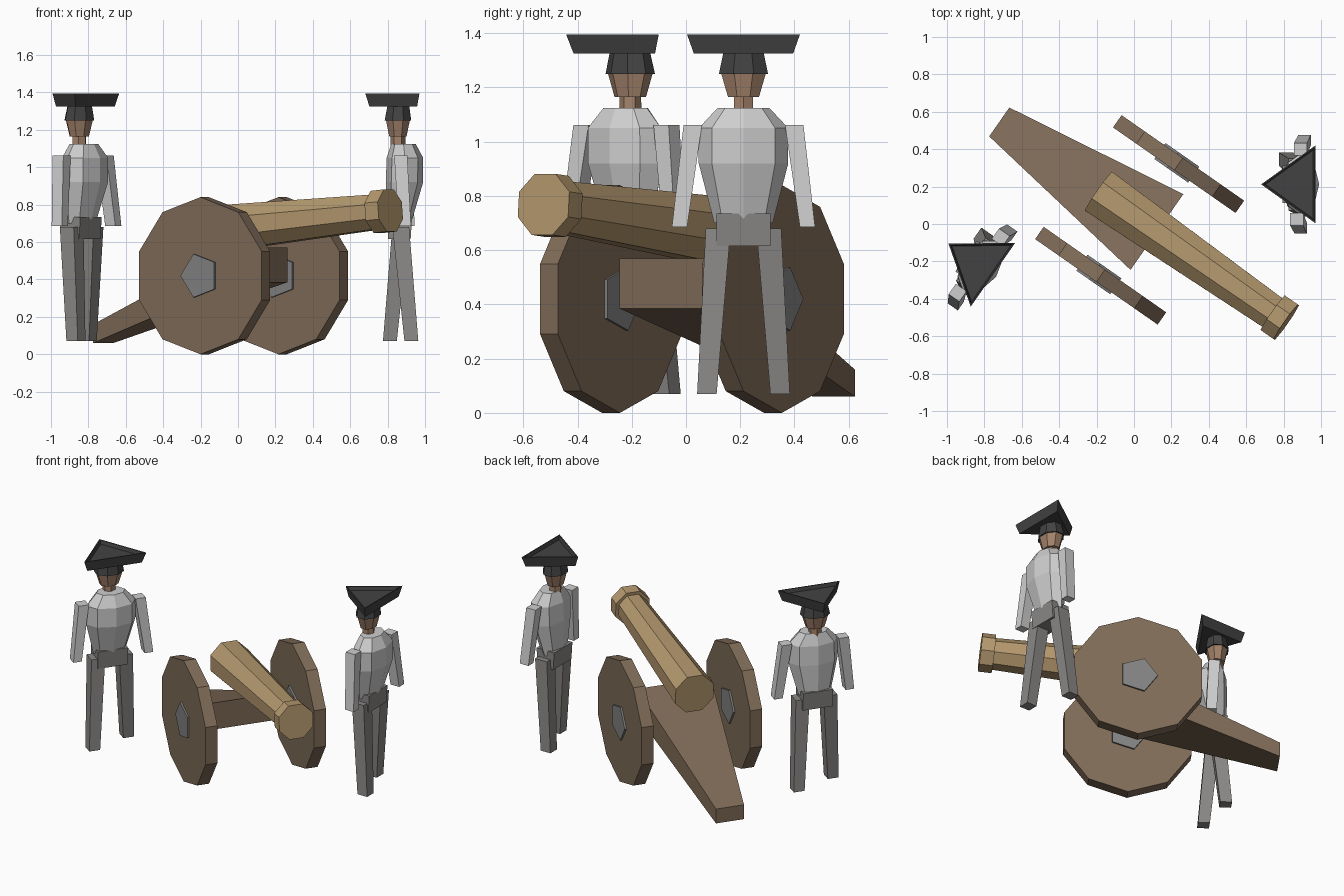
import bpy, bmesh, math
from mathutils import Vector, Matrix

if "Cube" in bpy.data.objects:
    bpy.data.objects.remove(bpy.data.objects["Cube"])


def material(name, r, g, b):
    m = bpy.data.materials.new(name)
    m.diffuse_color = [((c / 255 + 0.055) / 1.055) ** 2.4 for c in (r, g, b)] + [1]
    m.use_nodes = True
    m.node_tree.nodes["Principled BSDF"].inputs["Base Color"].default_value = m.diffuse_color
    return m


WOOD = material("brown wood", 128, 108, 88)
BRASS = material("brass", 180, 152, 110)
IRON = material("iron grey", 130, 130, 130)
SHIRT = material("light grey cloth", 206, 206, 206)
TROUSER = material("mid grey cloth", 138, 136, 134)
SKIN = material("skin", 164, 131, 107)
BLACK = material("dark felt", 66, 66, 66)


def loft(name, rings, mat, frame):
    """Closed solid through a list of equal-length rings."""
    bm = bmesh.new()
    vs = [[bm.verts.new(frame @ Vector(p)) for p in ring] for ring in rings]
    n = len(vs[0])
    for a, b in zip(vs, vs[1:]):
        for i in range(n):
            j = (i + 1) % n
            bm.faces.new((a[i], a[j], b[j], b[i]))
    bm.faces.new(vs[0][::-1])
    bm.faces.new(vs[-1])
    bmesh.ops.recalc_face_normals(bm, faces=bm.faces)
    me = bpy.data.meshes.new(name)
    bm.to_mesh(me)
    bm.free()
    me.materials.append(mat)
    ob = bpy.data.objects.new(name, me)
    bpy.context.collection.objects.link(ob)
    return ob


def oval(x0, x1, ry, z, n=8, phase=0.0):
    """Horizontal ring between x0 and x1, half width ry."""
    cx, rx = (x0 + x1) / 2, (x1 - x0) / 2
    return [(cx + rx * math.cos(phase + math.tau * i / n),
             ry * math.sin(phase + math.tau * i / n), z) for i in range(n)]


def rect(cx, cy, z, hx, hy):
    return [(cx - hx, cy - hy, z), (cx + hx, cy - hy, z),
            (cx + hx, cy + hy, z), (cx - hx, cy + hy, z)]


# Gun frame: local x points to the muzzle
AIM = math.radians(-34.9)
gun = Matrix.Translation((0.03, 0.022, 0)) @ Matrix.Rotation(AIM, 4, 'Z')


# Wheels and hubs
def disc(name, y, half, r, n, start, mat):
    rings = [[(r * math.cos(start + math.tau * i / n), y + s * half,
               0.42 + r * math.sin(start + math.tau * i / n)) for i in range(n)]
             for s in (-1, 1)]
    loft(name, rings, mat, gun)


for side, tag in ((-1, "right"), (1, "left")):
    disc(tag + "_wheel", side * 0.364, 0.04, 0.42, 10, math.pi / 2, WOOD)
    disc(tag + "_hub", side * 0.364, 0.052, 0.122, 5, math.pi, IRON)

# Wedge-shaped carriage trail
loft("carriage_trail",
     [[(x, -w, lo), (x, w, lo), (x, w, hi), (x, -w, hi)]
      for x, w, lo, hi in ((-0.915, 0.094, 0.06, 0.16), (0.113, 0.247, 0.385, 0.57))],
     WOOD, gun)

# Barrel with muzzle ring, raised a little
tilt = gun @ Matrix.Translation((-0.265, 0, 0.662)) @ Matrix.Rotation(math.radians(-5), 4, 'Y')


def octagon(x, flat):
    r = flat / math.cos(math.pi / 8)
    return [(x, r * math.cos(math.pi / 8 + math.pi / 4 * i),
             r * math.sin(math.pi / 8 + math.pi / 4 * i)) for i in range(8)]


loft("barrel", [octagon(0, 0.127), octagon(1.14, 0.093), octagon(1.14, 0.113),
                octagon(1.226, 0.113)], BRASS, tilt)


# Gunners: local x points away from the hat's front corner
def gunner(tag, x, y, angle):
    f = Matrix.Translation((x, y, 0)) @ Matrix.Rotation(angle, 4, 'Z')
    loft(tag + "_torso", [oval(-0.07, 0.055, 0.108, 0.70),
                          oval(-0.08, 0.12, 0.165, 0.92),
                          oval(-0.075, 0.12, 0.165, 1.05),
                          oval(-0.05, 0.08, 0.095, 1.125)], SHIRT, f)
    loft(tag + "_hips", [rect(-0.007, 0, 0.615, 0.06, 0.1),
                         rect(-0.007, 0, 0.735, 0.068, 0.1)], TROUSER, f)
    for side, label, foot_x, arm_x in ((-1, "right", 0.057, 0.0), (1, "left", -0.058, 0.02)):
        loft(tag + "_" + label + "_leg",
             [rect(foot_x, side * 0.135, 0.07, 0.037, 0.036),
              rect(0.0, side * 0.093, 0.68, 0.045, 0.046)], TROUSER, f)
        loft(tag + "_" + label + "_arm",
             [rect(arm_x + 0.022, side * 0.236, 0.685, 0.033, 0.028),
              rect(arm_x, side * 0.187, 1.062, 0.035, 0.034)], SHIRT, f)
    # Neck, head and hair
    loft(tag + "_neck", [oval(-0.055, 0.025, 0.042, 1.09, 6),
                         oval(-0.055, 0.025, 0.04, 1.18, 6)], SKIN, f)
    loft(tag + "_head", [oval(-0.065, 0.035, 0.062, 1.165, 8, math.pi / 8),
                         oval(-0.085, 0.055, 0.09, 1.255, 8, math.pi / 8),
                         oval(-0.07, 0.04, 0.065, 1.32, 8, math.pi / 8)], SKIN, f)
    loft(tag + "_hair", [oval(-0.092, 0.062, 0.098, 1.25, 8, math.pi / 8),
                         oval(-0.075, 0.05, 0.08, 1.33, 8, math.pi / 8)], BLACK, f)

    # Three-cornered hat, flaring upward to a thin rim
    def corners(s, z):
        return [(-0.19 * s, 0, z), (0.1 * s, -0.208 * s, z), (0.1 * s, 0.208 * s, z)]
    loft(tag + "_hat", [corners(0.88, 1.325), corners(1, 1.395),
                        corners(0.94, 1.395), corners(0.88, 1.37)], BLACK, f)


gunner("rear_gunner", -0.836, -0.214, AIM)
gunner("front_gunner", 0.87, 0.212, 0.0)
